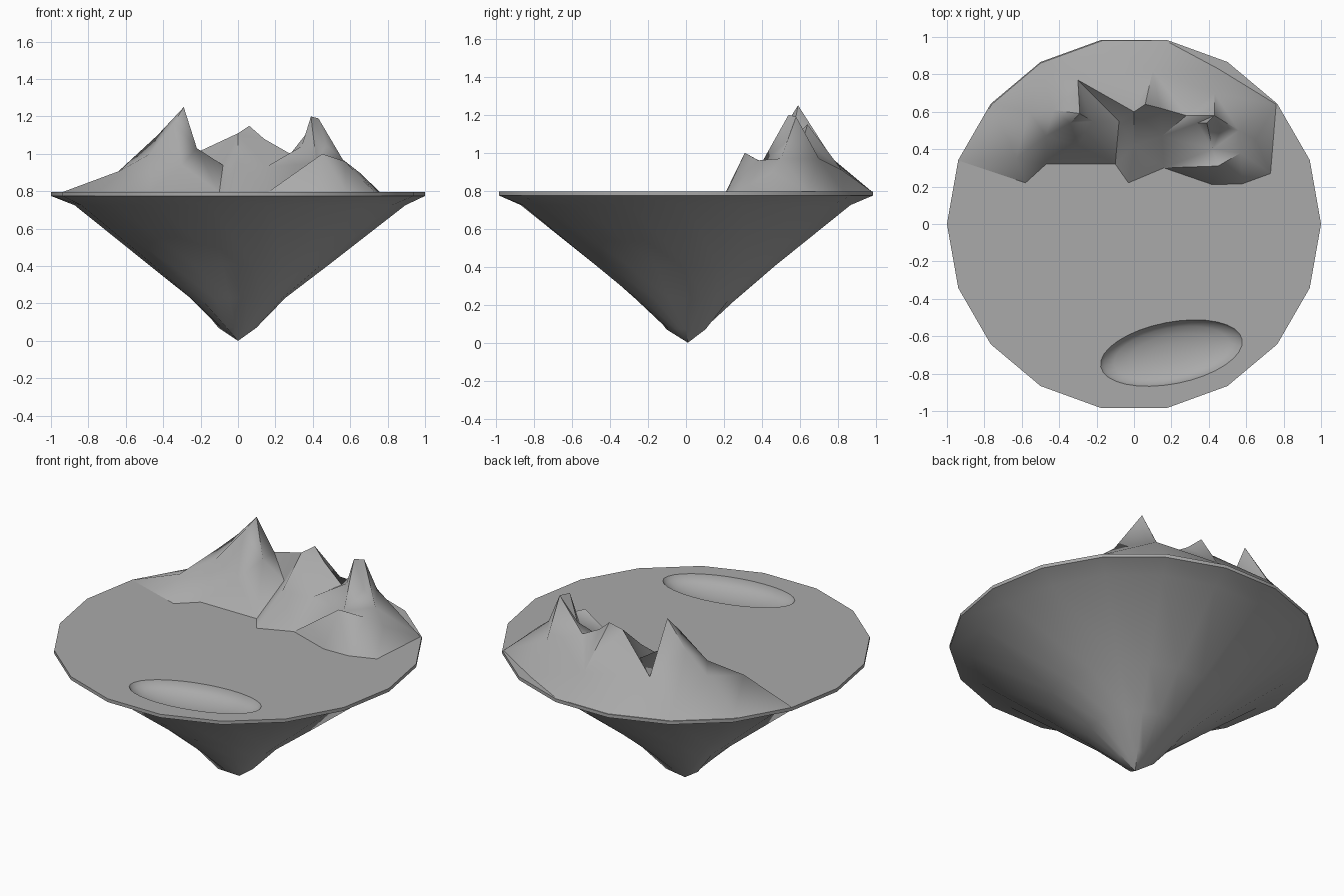
import bpy, bmesh, math, random
from mathutils import Vector
from mathutils.geometry import delaunay_2d_cdt

random.seed(4)
if "Cube" in bpy.data.objects:
    bpy.data.objects.remove(bpy.data.objects["Cube"])

# One stone colour
stone = bpy.data.materials.new("stone grey")
stone.use_nodes = True
colour = (0.4, 0.4, 0.4, 1)
stone.diffuse_color = colour
stone.node_tree.nodes["Principled BSDF"].inputs["Base Color"].default_value = colour

SIDES, TOP = 18, 0.795


def finish(name, bm, angle):
    """Turn a bmesh into a named, shaded object."""
    mesh = bpy.data.meshes.new(name)
    bm.to_mesh(mesh)
    bm.free()
    mesh.materials.append(stone)
    obj = bpy.data.objects.new(name, mesh)
    bpy.context.collection.objects.link(obj)
    bpy.ops.object.select_all(action='DESELECT')
    obj.select_set(True)
    bpy.context.view_layer.objects.active = obj
    bpy.ops.object.shade_smooth_by_angle(angle=math.radians(angle))
    return obj


def ring(bm, count, rx, ry, z, centre=(0, 0), turn=0, wobble=0):
    """Add an elliptical loop of vertices."""
    verts = []
    for i in range(count):
        a = math.tau * i / count
        k = 1 + random.uniform(-wobble, wobble)
        x, y = rx * k * math.cos(a), ry * k * math.sin(a)
        verts.append(bm.verts.new((
            centre[0] + x * math.cos(turn) - y * math.sin(turn),
            centre[1] + x * math.sin(turn) + y * math.cos(turn), z)))
    return verts


def bridge(bm, a, b):
    """Join two equal loops with quads."""
    for i in range(len(a)):
        j = (i + 1) % len(a)
        bm.faces.new((a[i], a[j], b[j], b[i]))


def close(bm, loop, point):
    """Fan a loop to a single point."""
    tip = bm.verts.new(point)
    for i in range(len(loop)):
        bm.faces.new((loop[i], loop[(i + 1) % len(loop)], tip))


def loop_edges(bm, loop):
    return [bm.edges.get((loop[i - 1], loop[i])) for i in range(len(loop))]


# Island: thin rim, tapering rock below, flat top with a sunken pond
bm = bmesh.new()
rim = ring(bm, SIDES, 1, 1, TOP)
upper = rim
for radius, z, wobble in [(1, 0.775, 0), (0.88, 0.725, 0.02), (0.48, 0.41, 0.02),
                          (0.26, 0.23, 0.04), (0.1, 0.07, 0.2)]:
    lower = ring(bm, SIDES, radius, radius, z, wobble=wobble)
    bridge(bm, upper, lower)
    upper = lower
close(bm, upper, (0, 0.01, 0))

POND = 32
shore = outer = ring(bm, POND, 0.385, 0.165, TOP, (0.2, -0.69), math.radians(11))
for step in range(1, 5):
    a = step * math.pi / 10
    inner = ring(bm, POND, 0.385 * math.cos(a), 0.165 * math.cos(a),
                 TOP - 0.08 * math.sin(a), (0.2, -0.69), math.radians(11))
    bridge(bm, outer, inner)
    outer = inner
close(bm, outer, (0.2, -0.69, TOP - 0.08))
bmesh.ops.triangle_fill(bm, use_beauty=True, normal=(0, 0, 1),
                        edges=loop_edges(bm, rim) + loop_edges(bm, shore))
bmesh.ops.recalc_face_normals(bm, faces=bm.faces)
finish("island", bm, 35)

# Mountain range: foot outline and spot heights joined into slopes
foot = [(-.94, .34), (-.58, .22), (-.47, .32), (-.1, .32), (-.03, .22), (.16, .3),
        (.42, .21), (.58, .215), (.73, .27), (.76, .64), (.45, .83), (.17, .98),
        (-.17, .98), (-.5, .86), (-.76, .64)]
left_peak = [(-.29, .59, 1.25), (-.34, .54, 1.17), (-.43, .61, 1.1), (-.56, .6, .98),
             (-.22, .55, 1.03), (-.63, .35, .91), (-.47, .47, 1), (-.3, .42, .94),
             (-.08, .55, .94), (-.3, .77, .97)]
middle_peak = [(.06, .64, 1.15), (0, .6, 1.11), (.14, .62, 1.08), (.28, .58, 1),
               (0, .42, .95), (.15, .47, .93), (.1, .82, .91)]
right_peak = [(.39, .54, 1.2), (.43, .58, 1.19), (.34, .54, 1.04), (.47, .52, 1.05),
              (.56, .5, .97), (.43, .7, .97)]
foothill = [(.45, .31, 1), (.57, .38, .96), (.42, .4, .95), (.65, .45, .9)]

points = [Vector((x, y, TOP)) for x, y in foot]
points += [Vector(p) for p in left_peak + middle_peak + right_peak + foothill]
border = [(i, (i + 1) % len(foot)) for i in range(len(foot))]
flat, _, tris, origin, _, _ = delaunay_2d_cdt([p.xy for p in points], border, [], 1, 1e-5)
bm = bmesh.new()
verts = [bm.verts.new(points[o[0]]) for o in origin]
for tri in tris:
    bm.faces.new([verts[i] for i in tri])
for face in bm.faces:
    face.normal_update()
    if face.normal.z < 0:
        face.normal_flip()
finish("mountains", bm, 60)
